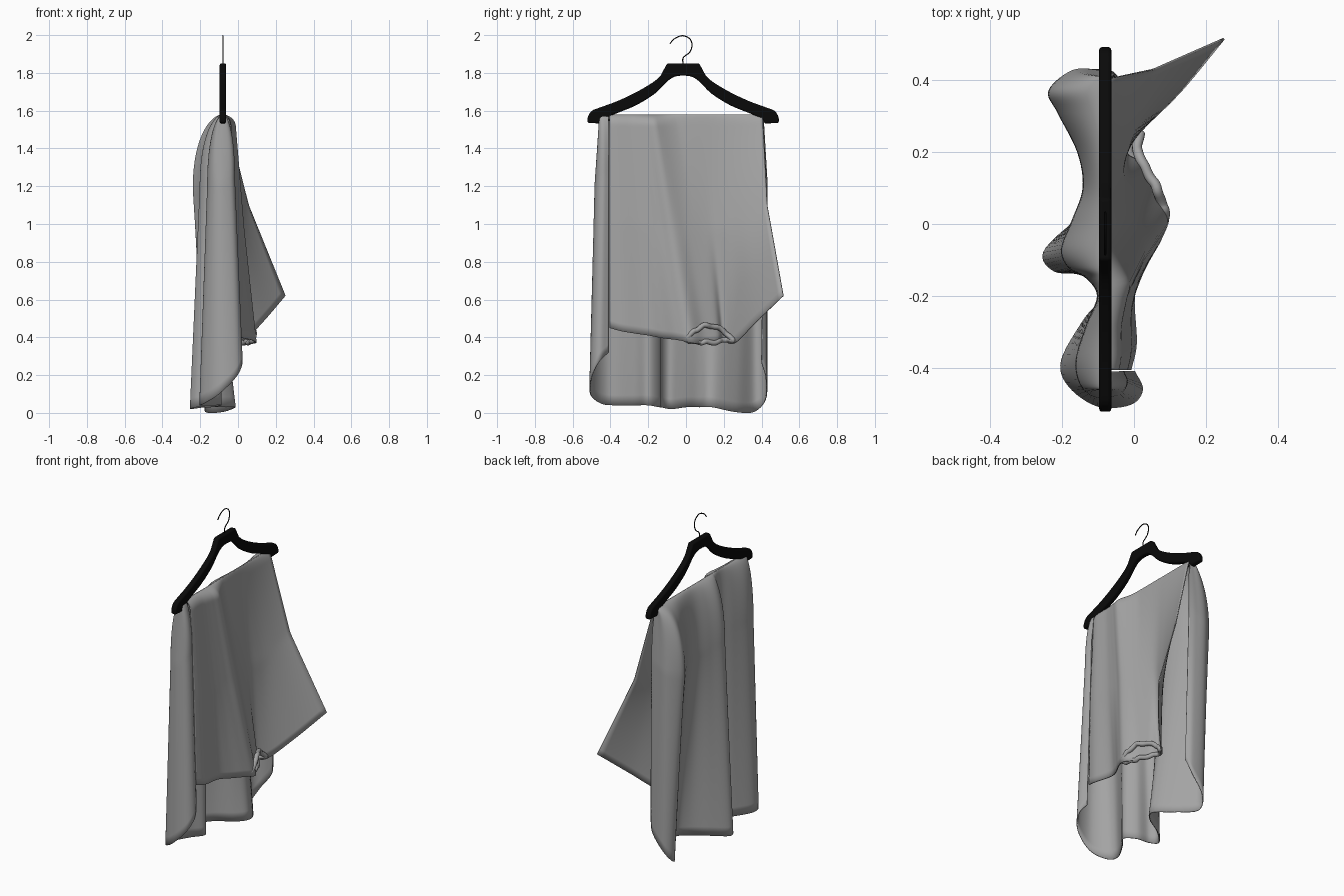
import bpy, bmesh, math
from mathutils import Vector, noise

if "Cube" in bpy.data.objects:
    bpy.data.objects.remove(bpy.data.objects["Cube"])


def material(name, v):
    m = bpy.data.materials.new(name)
    m.diffuse_color = (v, v, v, 1)
    m.use_nodes = True
    m.node_tree.nodes["Principled BSDF"].inputs["Base Color"].default_value = m.diffuse_color
    return m


BLACK = material("matte black", 0.003)
GREY = material("grey cloth", 0.37)
CX, CY, TOP = -0.08, -0.015, 1.578      # hanger plane, hanger middle, bar height


def spline(pts, n):
    """Smooth path through the points, n samples per span."""
    p = [Vector(q) for q in pts]
    p = [2 * p[0] - p[1]] + p + [2 * p[-1] - p[-2]]
    out = []
    for i in range(1, len(p) - 2):
        a, b, c, d = p[i - 1:i + 3]
        for k in range(n):
            t = k / n
            out.append(0.5 * (2 * b + (c - a) * t + (2 * a - 5 * b + 4 * c - d) * t * t
                              + (3 * b - a - 3 * c + d) * t ** 3))
    return out + [p[-2]]


def mesh_object(name, bm, mat):
    bmesh.ops.recalc_face_normals(bm, faces=bm.faces)
    me = bpy.data.meshes.new(name)
    bm.to_mesh(me)
    bm.free()
    me.materials.append(mat)
    ob = bpy.data.objects.new(name, me)
    bpy.context.collection.objects.link(ob)
    return ob


def tube(name, pts, radius, mat, closed=False):
    cu = bpy.data.curves.new(name, 'CURVE')
    cu.dimensions = '3D'
    cu.bevel_depth, cu.bevel_resolution, cu.use_fill_caps = radius, 3, True
    s = cu.splines.new('POLY')
    s.points.add(len(pts) - 1)
    for sp, q in zip(s.points, pts):
        sp.co = (*q, 1)
    s.use_cyclic_u = closed
    cu.materials.append(mat)
    ob = bpy.data.objects.new(name, cu)
    bpy.context.collection.objects.link(ob)
    return ob


def back_drape(t, y):   # rounds over the bar, then bulges
    return math.sin(math.pi / 2 * (t / 0.25) ** 0.55)


def front_drape(t, y):  # fuller left of the diagonal fold, nearly straight right of it
    w = 0.1 + 0.45 * min(1, max(0, (-0.05 - y) / 0.12))
    return w * math.sin(math.pi / 2 * min(1, t / 0.05) ** 0.6) + (1 - w) * t / 0.5


def sheet(name, mids, hems, tops, tm, drape, rows=56):
    """Cloth hanging from the bar through a middle fold line to its hem."""
    mid = spline([(*m, 0) for m in mids], 6)
    hem = spline(hems, 6)
    top = spline([(CX, y, 0) for y in tops], 6)
    bm = bmesh.new()
    grid = []
    for r in range(rows + 1):
        t = (r / rows) ** 2
        line = []
        for a, m, h in zip(top, mid, hem):
            if t < tm:
                p = a.lerp(m, drape(t, a.y))
                p.y = a.y + (m.y - a.y) * t / tm
            else:
                p = m.lerp(h, (t - tm) / (1 - tm))
            line.append(bm.verts.new((p.x, p.y, TOP + (h.z - TOP) * t)))
        grid.append(line)
    for a, b in zip(grid, grid[1:]):
        for i in range(len(a) - 1):
            bm.faces.new((a[i], a[i + 1], b[i + 1], b[i]))
    ob = mesh_object(name, bm, GREY)
    for f in ob.data.polygons:
        f.use_smooth = True
    so = ob.modifiers.new("cloth thickness", 'SOLIDIFY')
    so.thickness, so.offset = 0.006, 0
    return ob


# Hanger: half profile with a curved arm, mirrored, extruded and rounded
arm_top = spline([(0.12, 1.785, 0), (0.16, 1.75, 0), (0.25, 1.697, 0), (0.35, 1.65, 0),
                  (0.44, 1.617, 0), (0.485, 1.598, 0), (0.505, 1.565, 0), (0.506, 1.535, 0)], 3)
arm_low = spline([(0.43, 1.532, 0), (0.415, 1.557, 0), (0.35, 1.587, 0), (0.25, 1.628, 0),
                  (0.15, 1.69, 0), (0.09, 1.75, 0), (0.05, 1.778, 0), (0.015, 1.785, 0)], 3)
half = [(0.085, 1.85)] + [(p.x, p.y) for p in arm_top + arm_low]
outline = half + [(-y, z) for y, z in reversed(half)]
bm = bmesh.new()
face = bm.faces.new([bm.verts.new((CX - 0.017, CY + y, z)) for y, z in outline])
ext = bmesh.ops.extrude_face_region(bm, geom=[face])
bmesh.ops.translate(bm, vec=(0.034, 0, 0),
                    verts=[v for v in ext["geom"] if isinstance(v, bmesh.types.BMVert)])
hanger = mesh_object("hanger_frame", bm, BLACK)
bev = hanger.modifiers.new("rounded edges", 'BEVEL')
bev.width, bev.segments, bev.limit_method = 0.012, 3, 'ANGLE'
bev.angle_limit = math.radians(60)
bpy.context.view_layer.objects.active = hanger
hanger.select_set(True)
bpy.ops.object.shade_smooth_by_angle()

# Wire hook and trouser bar
hook = [(-0.015, 1.84), (-0.015, 1.88), (0.02, 1.91), (0.032, 1.95), (0.018, 1.982),
        (-0.02, 1.997), (-0.062, 1.98), (-0.085, 1.955)]
tube("wire_hook", spline([(CX, y, z) for y, z in hook], 6), 0.003, BLACK)
tube("hanger_bar", [(CX, CY - 0.46, 1.55), (CX, CY + 0.46, 1.55)], 0.006, BLACK)

# Long back panel, both side edges curling round to the front
back_mid = [(-0.03, -0.41), (-0.02, -0.44), (-0.04, -0.47), (-0.1, -0.48), (-0.145, -0.45),
            (-0.16, -0.38), (-0.13, -0.28), (-0.1, -0.2), (-0.13, -0.15), (-0.18, -0.12),
            (-0.2, -0.07), (-0.17, 0.01), (-0.14, 0.1), (-0.155, 0.2), (-0.21, 0.31),
            (-0.235, 0.37), (-0.17, 0.425), (-0.1, 0.425), (-0.055, 0.415)]
sheet("back_panel", back_mid,
      [(0.0, -0.41, 0.32), (0.022, -0.46, 0.27), (-0.01, -0.5, 0.19), (-0.1, -0.505, 0.1),
       (-0.18, -0.45, 0.05), (-0.2, -0.38, 0.04), (-0.14, -0.27, 0.04), (-0.09, -0.2, 0.04),
       (-0.14, -0.14, 0.03), (-0.22, -0.13, 0.03), (-0.25, -0.08, 0.02), (-0.17, 0, 0.03),
       (-0.06, 0.07, 0.03), (-0.015, 0.14, 0.03), (-0.08, 0.26, 0.005), (-0.17, 0.36, 0.005),
       (-0.15, 0.42, 0.07), (-0.07, 0.425, 0.18), (-0.04, 0.4, 0.27)],
      [min(max(y, -0.455), 0.405) for x, y in back_mid], 0.25, back_drape)

# Shorter front panel with a diagonal fold and one corner swung outwards
sheet("front_panel",
      [(-0.02, -0.405), (-0.01, -0.35), (-0.01, -0.25), (0.0, -0.19), (0.015, -0.13),
       (0.03, -0.07), (0.0, 0.01), (-0.025, 0.1), (-0.03, 0.16), (-0.01, 0.23),
       (0.02, 0.32), (0.055, 0.43)],
      [(-0.01, -0.405, 0.45), (0.005, -0.33, 0.43), (0.0, -0.2, 0.41), (0.03, -0.12, 0.395),
       (0.075, -0.04, 0.385), (0.095, 0.03, 0.37), (0.05, 0.1, 0.365), (0.02, 0.17, 0.37),
       (-0.02, 0.2, 0.38), (0.02, 0.26, 0.37), (0.13, 0.37, 0.48), (0.25, 0.515, 0.62)],
      [-0.405, -0.37, -0.3, -0.26, -0.22, -0.17, -0.08, 0.03, 0.12, 0.2, 0.3, 0.405],
      0.5, front_drape)

# Crumpled roll in the front hem
roll = spline([(0.08, 0.0, 0.385), (0.085, 0.04, 0.43), (0.06, 0.09, 0.46), (0.03, 0.16, 0.455),
               (0.005, 0.21, 0.42), (0.015, 0.255, 0.385), (-0.01, 0.2, 0.39),
               (0.03, 0.15, 0.375), (0.06, 0.07, 0.375), (0.075, 0.02, 0.375)], 8)
roll = [p + 0.01 * noise.noise_vector(p * 25) for p in roll]
tube("rolled_hem", roll, 0.014, GREY, closed=True)
